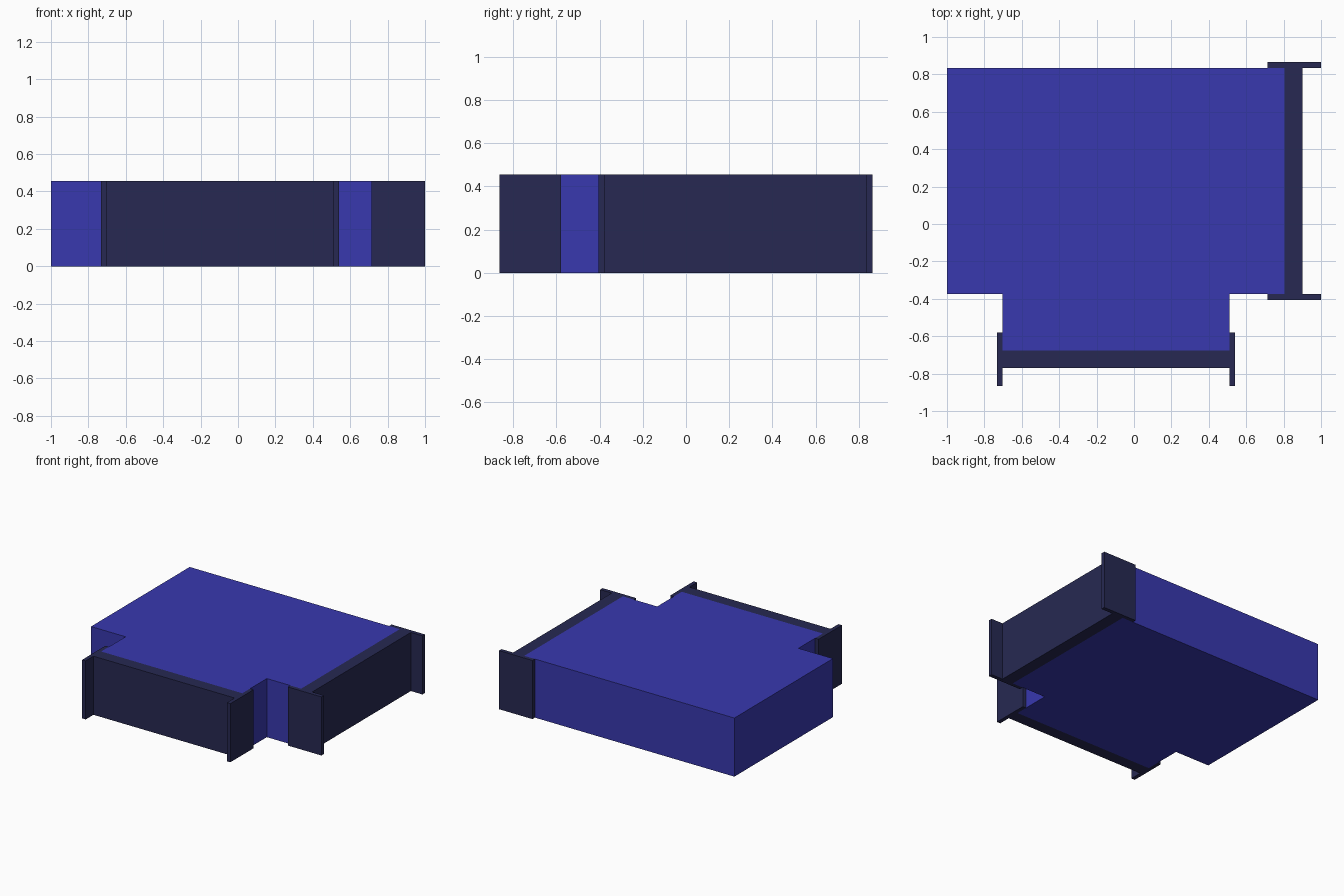
import bpy, bmesh

if "Cube" in bpy.data.objects:
    bpy.data.objects.remove(bpy.data.objects["Cube"])

HEIGHT = 0.455


def material(name, color):
    m = bpy.data.materials.new(name)
    m.diffuse_color = color
    m.use_nodes = True
    m.node_tree.nodes["Principled BSDF"].inputs["Base Color"].default_value = m.diffuse_color
    return m


def extrude_outline(name, outline, mat):
    """Flat outline on z = 0 extruded up to HEIGHT."""
    bm = bmesh.new()
    face = bm.faces.new([bm.verts.new((x, y, 0)) for x, y in outline])
    top = bmesh.ops.extrude_face_region(bm, geom=[face])["geom"]
    verts = [v for v in top if isinstance(v, bmesh.types.BMVert)]
    bmesh.ops.translate(bm, verts=verts, vec=(0, 0, HEIGHT))
    bmesh.ops.recalc_face_normals(bm, faces=bm.faces)
    mesh = bpy.data.meshes.new(name)
    bm.to_mesh(mesh)
    bm.free()
    mesh.materials.append(mat)
    obj = bpy.data.objects.new(name, mesh)
    bpy.context.collection.objects.link(obj)
    return obj


def block(name, x0, x1, y0, y1, mat):
    return extrude_outline(name, [(x0, y0), (x1, y0), (x1, y1), (x0, y1)], mat)


blue = material("blue", (0.04, 0.04, 0.43, 1))
navy = material("navy", (0.02, 0.022, 0.085, 1))

# Main body with a narrower front extension
extrude_outline("body", [(-1, -0.375), (-0.703, -0.375), (-0.703, -0.675),
                         (0.51, -0.675), (0.51, -0.375), (0.805, -0.375),
                         (0.805, 0.835), (-1, 0.835)], blue)

# Front panel and its end flanges
block("front_panel", -0.703, 0.51, -0.77, -0.675, navy)
for side, x in (("left", -0.733), ("right", 0.51)):
    block("front_flange_" + side, x, x + 0.03, -0.865, -0.58, navy)

# Right panel and its end flanges
block("right_panel", 0.805, 0.90, -0.375, 0.835, navy)
for side, y in (("front", -0.405), ("back", 0.835)):
    block("right_flange_" + side, 0.713, 1.0, y, y + 0.03, navy)
